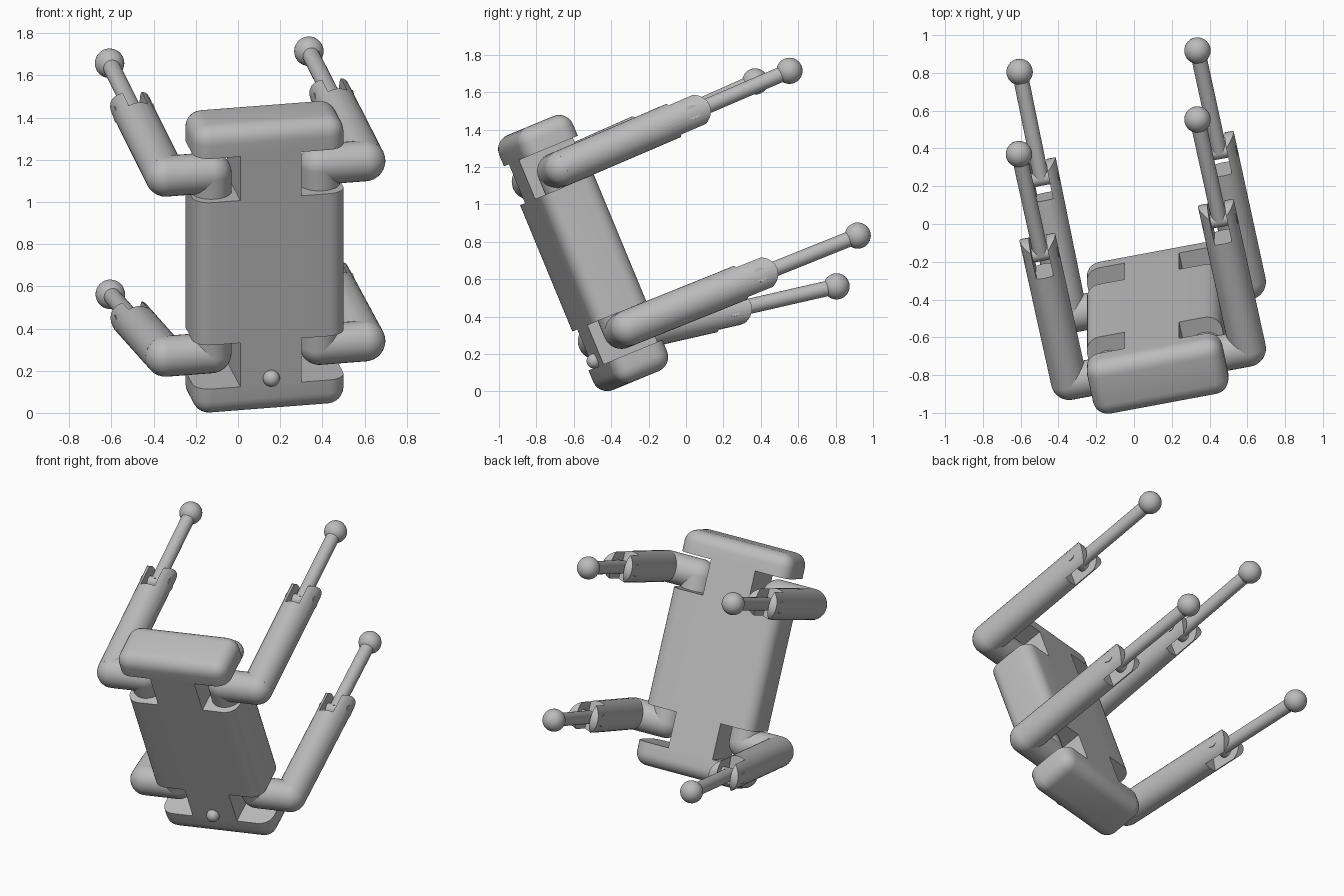
import bpy, bmesh, math
from mathutils import Matrix, Vector

old = bpy.data.objects.get("Cube")
if old:
    bpy.data.objects.remove(old)

grey = bpy.data.materials.new("plain grey")
grey.use_nodes = True
grey.diffuse_color = (0.5, 0.5, 0.5, 1)
grey.node_tree.nodes["Principled BSDF"].inputs["Base Color"].default_value = (0.5, 0.5, 0.5, 1)

# Body frame: x = width, y = thickness, z = length; tilted back and turned
FRAME = (Matrix.Translation((0.125, -0.55, 0.74))
         @ Matrix.Rotation(math.radians(22.5), 4, 'X')
         @ Matrix.Rotation(math.radians(11.4), 4, 'Z'))
R = 0.097            # limb radius
HIP, ELBOW = 0.262, 0.482
THIGH, SHIN = 0.755, 0.59
LEG_T, LEG_L = -0.022, 0.462


def add_box(bm, size, loc):
    m = Matrix.Translation(loc) @ Matrix.Diagonal((*size, 1))
    return bmesh.ops.create_cube(bm, size=1, matrix=m)


def add_ball(bm, r, loc):
    bmesh.ops.create_uvsphere(bm, u_segments=32, v_segments=16, radius=r,
                              matrix=Matrix.Translation(loc))


def add_rod(bm, r, a, b):
    a, b = Vector(a), Vector(b)
    turn = (b - a).to_track_quat('Z', 'Y').to_matrix().to_4x4()
    bmesh.ops.create_cone(bm, cap_ends=True, segments=32, radius1=r, radius2=r,
                          depth=(b - a).length,
                          matrix=Matrix.Translation((a + b) / 2) @ turn)


def make(name, build, place=FRAME):
    bm = bmesh.new()
    build(bm)
    mesh = bpy.data.meshes.new(name)
    bm.to_mesh(mesh)
    bm.free()
    mesh.materials.append(grey)
    ob = bpy.data.objects.new(name, mesh)
    ob.matrix_world = place
    bpy.context.collection.objects.link(ob)
    return ob


def cut(ob, cutter, operation='DIFFERENCE'):
    """Carve the object with the cutter, then throw the cutter away."""
    mod = ob.modifiers.new("cut", 'BOOLEAN')
    mod.object, mod.operation, mod.solver = cutter, operation, 'EXACT'
    bpy.context.view_layer.update()
    graph = bpy.context.evaluated_depsgraph_get()
    mesh = bpy.data.meshes.new_from_object(ob.evaluated_get(graph))
    ob.modifiers.clear()
    ob.data = mesh
    bpy.data.objects.remove(cutter)


def smooth(ob):
    bpy.ops.object.select_all(action='DESELECT')
    ob.select_set(True)
    bpy.context.view_layer.objects.active = ob
    bpy.ops.object.shade_smooth_by_angle(angle=math.radians(35))


# Body: rounded block with four notches for the limbs
def body_block(bm):
    add_box(bm, (0.73, 0.318, 1.475), (0, 0, 0))
    bmesh.ops.bevel(bm, geom=bm.edges[:], offset=0.08, segments=6,
                    profile=0.5, affect='EDGES')


def notches(bm):
    for sx in (-1, 1):
        for sz in (-1, 1):
            add_box(bm, (0.4, 0.6, 0.225), (sx * 0.348, 0, sz * 0.478))


body = make("body", body_block)
cut(body, make("notch_cutter", notches))
smooth(body)

# Small button on the lower front
smooth(make("button", lambda bm: add_ball(bm, 0.04, (0, -0.17, -0.555))))


# Limb pieces, with the elbow at the origin and the limb along +y
def thigh_tube(bm):
    add_rod(bm, R, (0, 0, 0), (0, THIGH + R, 0))


def rounded_end(bm):
    add_box(bm, (0.5, THIGH + 0.3, 0.5), (0, THIGH / 2 - 0.15 - R, 0))
    # half-round tip about the knee pin
    for v in [v for v in bm.verts if v.co.y > 0]:
        v.co.y = THIGH
        v.co.z = math.copysign(R + 0.001, v.co.z)
    for v in [v for v in bm.verts if v.co.y < 0]:
        v.co.z = math.copysign(R + 0.001, v.co.z)


def tip_roller(bm):
    add_rod(bm, R, (-0.25, THIGH, 0), (0.25, THIGH, 0))


def knee_slot(bm):
    add_box(bm, (0.092, 0.4, 0.5), (0, THIGH + 0.1, 0))


def shin_parts(bm):
    add_rod(bm, 0.041, (0, THIGH, 0), (0, THIGH + SHIN, 0))
    add_ball(bm, 0.07, (0, THIGH + SHIN, 0))


def pin(bm):
    add_rod(bm, 0.038, (-0.094, THIGH, 0), (0.094, THIGH, 0))


def limb(name, sx, sz, swing):
    elbow = Vector((sx * ELBOW, LEG_T, sz * LEG_L))
    hip = Vector((sx * HIP, LEG_T, sz * LEG_L))

    def shoulder(bm):
        add_rod(bm, R, (hip.x, hip.y, sz * 0.33), hip)
        add_ball(bm, R, hip)
        add_rod(bm, R, hip, elbow)
        add_ball(bm, R, elbow)

    place = FRAME @ Matrix.Translation(elbow) @ Matrix.Rotation(swing, 4, 'X')
    envelope = make("envelope", rounded_end, place)
    cut(envelope, make("roller", tip_roller, place), 'UNION')
    thigh = make(name + "_thigh", thigh_tube, place)
    cut(thigh, envelope, 'INTERSECT')
    cut(thigh, make("slot", knee_slot, place))
    for ob in (thigh, make(name + "_hip", shoulder),
               make(name + "_shin", shin_parts, place),
               make(name + "_knee_pin", pin, place)):
        smooth(ob)


limb("upper_right", -1, 1, 0.025)
limb("upper_left", 1, 1, 0.012)
limb("lower_right", -1, -1, -0.165)
limb("lower_left", 1, -1, -0.01)
